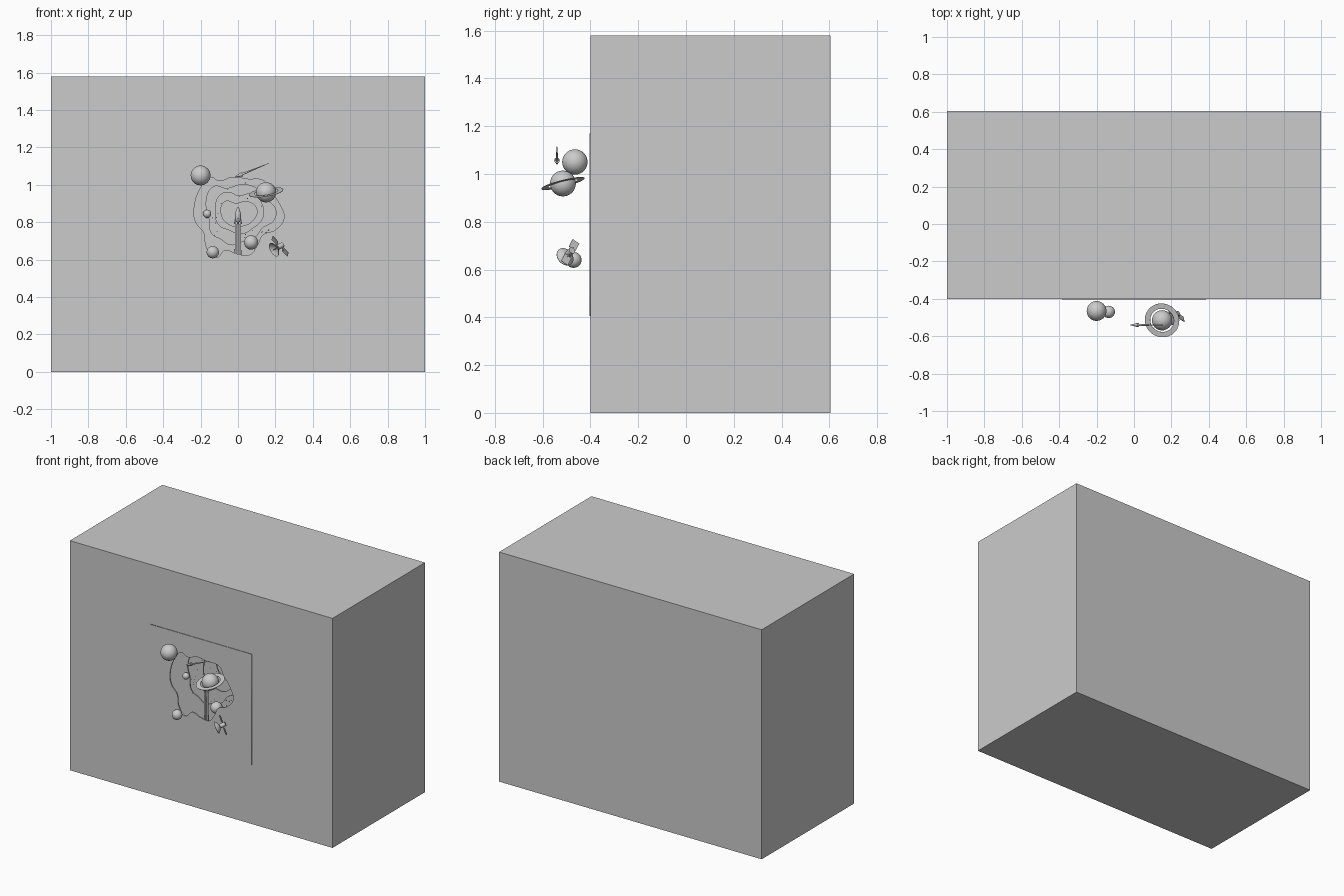
import bpy, bmesh, math, random
from mathutils import Vector, Matrix

if "Cube" in bpy.data.objects:
    bpy.data.objects.remove(bpy.data.objects["Cube"])

random.seed(4)


def finish(name, smooth=False):
    ob = bpy.context.object
    ob.name = name
    if smooth:
        bpy.ops.object.shade_smooth_by_angle()
    return ob


def box(name, lo, hi):
    lo, hi = Vector(lo), Vector(hi)
    bpy.ops.mesh.primitive_cube_add(size=1, location=(lo + hi) / 2)
    ob = finish(name)
    ob.scale = hi - lo
    bpy.ops.object.transform_apply(location=False, rotation=False)
    return ob


def sphere(name, pos, r, seg=32):
    bpy.ops.mesh.primitive_uv_sphere_add(segments=seg, ring_count=seg // 2, radius=r, location=pos)
    return finish(name, True)


def rod(name, a, b, r1, r2, sides=16):
    a, b = Vector(a), Vector(b)
    bpy.ops.mesh.primitive_cone_add(vertices=sides, radius1=r1, radius2=r2, depth=(b - a).length,
                                    location=(a + b) / 2,
                                    rotation=(b - a).to_track_quat('Z', 'Y').to_euler())
    return finish(name, sides > 8)


def lathe(name, profile, matrix, steps=40):
    bm = bmesh.new()
    vs = [bm.verts.new((r, 0, z)) for r, z in profile]
    es = [bm.edges.new((vs[i], vs[i + 1])) for i in range(len(vs) - 1)]
    if profile[0][0] > 0.001:
        es.append(bm.edges.new((vs[-1], vs[0])))
    bmesh.ops.spin(bm, geom=vs + es, cent=(0, 0, 0), axis=(0, 0, 1), angle=math.tau, steps=steps)
    bmesh.ops.remove_doubles(bm, verts=bm.verts, dist=1e-5)
    bmesh.ops.recalc_face_normals(bm, faces=bm.faces)
    me = bpy.data.meshes.new(name)
    bm.to_mesh(me)
    bm.free()
    ob = bpy.data.objects.new(name, me)
    bpy.context.collection.objects.link(ob)
    ob.matrix_world = matrix
    bpy.context.view_layer.objects.active = ob
    bpy.ops.object.select_all(action='DESELECT')
    ob.select_set(True)
    bpy.ops.object.shade_smooth_by_angle()
    return ob


def sheet(name, y, hole):
    # square panel with a wavy cut-out, points in (x, z)
    cu = bpy.data.curves.new(name, 'CURVE')
    cu.dimensions, cu.fill_mode, cu.extrude, cu.resolution_u = '2D', 'BOTH', 0.004, 8
    rect = [(-.385, .405), (.385, .405), (.385, 1.17), (-.385, 1.17)]
    for pts, kind in ((rect, 'VECTOR'), (hole, 'AUTO')):
        sp = cu.splines.new('BEZIER')
        sp.bezier_points.add(len(pts) - 1)
        for bp, (x, z) in zip(sp.bezier_points, pts):
            bp.co = (x, z, 0)
            bp.handle_left_type = bp.handle_right_type = kind
        sp.use_cyclic_u = True
    ob = bpy.data.objects.new(name, cu)
    bpy.context.collection.objects.link(ob)
    ob.location, ob.rotation_euler = (0, y, 0), (math.pi / 2, 0, 0)
    bpy.ops.object.select_all(action='DESELECT')
    ob.select_set(True)
    bpy.context.view_layer.objects.active = ob
    bpy.ops.object.convert(target='MESH')


# housing block with a square niche in the front
housing = box("housing", (-1, -.4, 0), (1, .605, 1.58))
cutter = box("niche_cutter", (-.385, -.6, .405), (.385, .1, 1.17))
mod = housing.modifiers.new("niche", 'BOOLEAN')
mod.object, mod.operation, mod.solver = cutter, 'DIFFERENCE', 'EXACT'
bpy.context.view_layer.objects.active = housing
bpy.ops.object.modifier_apply(modifier=mod.name)
bpy.data.objects.remove(cutter)

# layered cut-out sheets, each deeper than the last
holes = [
    [(-.19, 1.0), (-.235, .87), (-.225, .80), (-.18, .74), (-.17, .67), (-.12, .61), (-.07, .65),
     (0, .63), (.06, .625), (.105, .68), (.13, .73), (.20, .76), (.245, .82), (.22, .90),
     (.17, .97), (.14, 1.02), (.05, 1.03), (-.03, 1.04), (-.10, 1.02), (-.15, 1.04)],
    [(-.13, .99), (-.17, .91), (-.155, .83), (-.14, .74), (-.09, .71), (-.04, .68), (.03, .70),
     (.09, .72), (.13, .77), (.19, .81), (.20, .87), (.14, .93), (.10, .98), (.02, 1.0), (-.06, .98)],
    [(-.10, .94), (-.12, .87), (-.105, .79), (-.05, .76), (.02, .74), (.08, .77), (.13, .82),
     (.13, .89), (.08, .95), (0, .94), (-.05, .96)],
    [(-.07, .91), (-.09, .85), (-.05, .79), (.02, .78), (.08, .81), (.10, .87), (.05, .91), (-.01, .90)],
]
for i, h in enumerate(holes):
    sheet(f"layer_sheet_{i + 1}", -.4 + .1 * i, h)

# planets
sphere("large_planet", (-.2, -.465, 1.05), .053)
sphere("lower_moon", (-.135, -.47, .64), .033)
sphere("small_moon", (-.165, -.33, .845), .022)
sphere("inner_moon", (.07, -.335, .692), .038)
sphere("ringed_planet", (.15, -.515, .96), .054)
ring_m = Matrix.Translation((.15, -.515, .96)) @ Matrix.Rotation(math.radians(-9), 4, 'Y') \
    @ Matrix.Rotation(math.radians(14), 4, 'X')
lathe("planet_ring", [(.064, -.001), (.093, -.001), (.093, .001), (.064, .001)], ring_m, 48)

# shooting star
rod("comet_head", (.022, -.54, 1.057), (-.02, -.54, 1.04), .012, .001, 12)
rod("comet_tail", (.022, -.54, 1.057), (.165, -.54, 1.115), .006, .001, 12)

# rocket with its exhaust trail
R = Matrix.Translation((0, -.345, .80))
lathe("rocket_body", [(0, 0), (.010, 0), (.015, .02), (.015, .045), (.009, .068), (0, .085)], R, 24)
for i in range(4):
    a = i * math.pi / 2
    d = Vector((math.cos(a), math.sin(a), 0)) * .017
    rod("rocket_fin", Vector((0, -.345, .79)) + d, Vector((0, -.345, .83)) + d * .8, .005, .001, 8)
for x in (-.011, 0, .011):
    rod("exhaust_trail", (x, -.345, .42), (x, -.345, .80 - abs(x)), .007, .006, 12)

# satellite: body, dish, two solar panels
c = Vector((.225, -.485, .672))
ax = Vector((-.7, -.45, -.4)).normalized()
pa = Vector((.6, -.35, -.65)).normalized()
up = ax.cross(pa).normalized()
rot = Matrix((pa, up, ax)).transposed().to_4x4()
rod("satellite_body", c - ax * .018, c + ax * .018, .014, .014, 16)
outer = [(.04 * k / 6, .02 * (k / 6) ** 2) for k in range(7)]
inner = [(r, z + .002) for r, z in reversed(outer)]
lathe("satellite_dish", outer + inner, Matrix.Translation(c + ax * .022) @ rot, 32)
rod("dish_feed", c + ax * .022, c + ax * .05, .002, .002, 8)
rod("panel_strut", c - pa * .03, c + pa * .03, .003, .003, 8)
for s in (-1, 1):
    p = box("solar_panel", (-.022, -.017, -.0015), (.022, .017, .0015))
    p.matrix_world = Matrix.Translation(c + pa * .044 * s) @ rot

# tiny stars floating between the sheets
for i in range(24):
    a, d = random.uniform(0, math.tau), random.uniform(.1, .19)
    bpy.ops.mesh.primitive_ico_sphere_add(subdivisions=1, radius=.003,
                                          location=(d * math.cos(a), -.31, .83 + d * math.sin(a)))
    finish("star")
